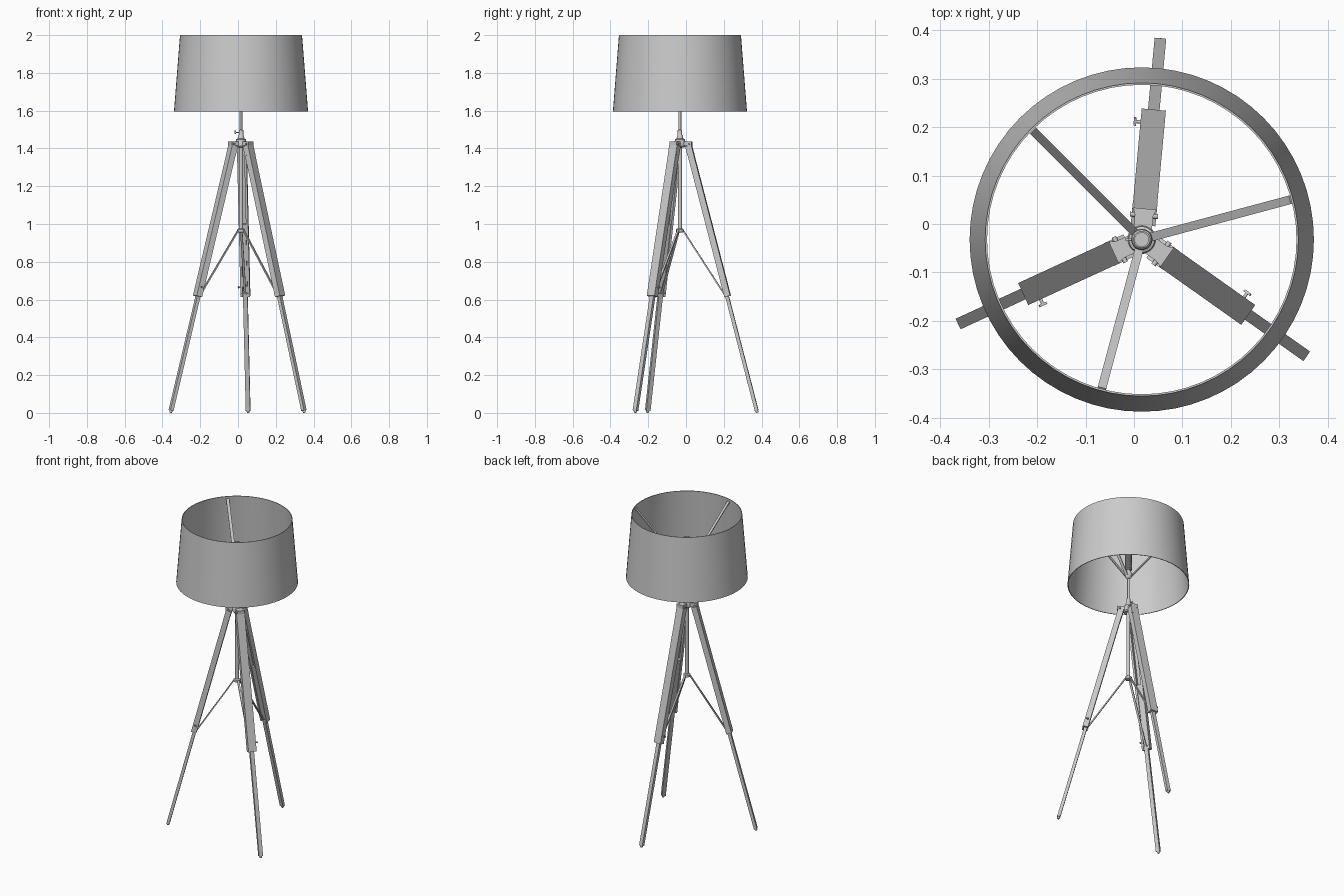
import bpy, bmesh
from math import radians, atan, pi, cos, sin
from mathutils import Matrix, Vector

if "Cube" in bpy.data.objects:
    bpy.data.objects.remove(bpy.data.objects["Cube"])

CENTER = Matrix.Translation((0.016, -0.032, 0))
SLOPE = 0.26          # radial run of a leg per unit of height
FOOT_R = 0.414        # leg axis radius at the floor


def finish(bm, name, smooth=False):
    bmesh.ops.recalc_face_normals(bm, faces=bm.faces)
    me = bpy.data.meshes.new(name)
    bm.to_mesh(me)
    bm.free()
    ob = bpy.data.objects.new(name, me)
    bpy.context.collection.objects.link(ob)
    if smooth:
        bpy.ops.object.select_all(action='DESELECT')
        ob.select_set(True)
        bpy.context.view_layer.objects.active = ob
        bpy.ops.object.shade_smooth_by_angle(angle=radians(35))
    return ob


def prism(name, pts, z0, z1, mat):
    """Extrude an xy outline from z0 to z1."""
    bm = bmesh.new()
    lo = [bm.verts.new(mat @ Vector((x, y, z0))) for x, y in pts]
    hi = [bm.verts.new(mat @ Vector((x, y, z1))) for x, y in pts]
    n = len(pts)
    bm.faces.new(lo)
    bm.faces.new(hi)
    for i in range(n):
        j = (i + 1) % n
        bm.faces.new((lo[i], lo[j], hi[j], hi[i]))
    return finish(bm, name)


def box(name, x0, x1, y0, y1, z0, z1, mat):
    return prism(name, [(x0, y0), (x1, y0), (x1, y1), (x0, y1)], z0, z1, mat)


def lathe(name, prof, mat=CENTER, segs=24, loop=False):
    """Revolve an (r, z) profile about the local z axis."""
    bm = bmesh.new()
    rings = [[bm.verts.new(mat @ Vector((r * cos(2 * pi * i / segs), r * sin(2 * pi * i / segs), z)))
              for i in range(segs)] for r, z in prof]
    pairs = list(zip(rings, rings[1:]))
    if loop:
        pairs.append((rings[-1], rings[0]))
    else:
        bm.faces.new(rings[0])
        bm.faces.new(rings[-1])
    for a, b in pairs:
        for i in range(segs):
            j = (i + 1) % segs
            bm.faces.new((a[i], a[j], b[j], b[i]))
    return finish(bm, name, True)


def rod(name, p0, p1, r, mat, segs=12):
    """Cylinder between two points."""
    p0, p1 = Vector(p0), Vector(p1)
    d = p1 - p0
    m = mat @ Matrix.Translation(p0) @ d.to_track_quat('Z', 'Y').to_matrix().to_4x4()
    return lathe(name, [(r, 0), (r, d.length)], m, segs)


def bar(name, p0, p1, width, thick, mat):
    """Flat bar between two points of the local xz plane, width along y."""
    p0, p1 = Vector(p0), Vector(p1)
    d = p1 - p0
    m = mat @ Matrix.Translation(p0) @ Matrix.Rotation(atan(d.x / d.z), 4, 'Y')
    L = d.length if d.z > 0 else -d.length
    return box(name, -thick / 2, thick / 2, -width / 2, width / 2, 0, L, m)


# Shade: thin tapered drum
lathe('shade', [(0.355, 1.595), (0.323, 2.0), (0.319, 2.0), (0.351, 1.595)], segs=64, loop=True)

# Shade carrier spokes rising from the socket base to the top rim
for i in range(3):
    m = CENTER @ Matrix.Rotation(radians(15 + 120 * i), 4, 'Z')
    bar(f'shade_spoke_{i+1}', (0.015, 0, 1.65), (0.318, 0, 1.985), 0.018, 0.005, m)

# Centre post, pole, collar, joint and ribbed socket
lathe('centre_post', [(0.011, 0.965), (0.011, 1.43)])
lathe('upper_pole', [(0.007, 1.42), (0.007, 1.66)])
lathe('pole_collar', [(0.027, 1.44), (0.027, 1.448), (0.018, 1.452), (0.016, 1.466), (0.012, 1.472), (0.012, 1.497), (0.007, 1.50)])
lathe('socket_base', [(0.008, 1.635), (0.018, 1.645), (0.022, 1.66), (0.018, 1.678), (0.012, 1.69)])
ribs = []
for k in range(16):
    z = 1.69 + k * 0.01
    ribs += [(0.017, z), (0.0205, z + 0.003), (0.0205, z + 0.007)]
lathe('socket', ribs + [(0.017, 1.851), (0.014, 1.851), (0.014, 1.80)])

# Thumb screw on the collar
rod('collar_screw', (-0.01, 0, 1.485), (-0.028, 0, 1.485), 0.003, CENTER)
box('collar_screw_grip', -0.034, -0.026, -0.003, 0.003, 1.476, 1.494, CENTER)

# Tripod hub and lower brace ring
lathe('tripod_hub', [(0.024, 1.405), (0.03, 1.412), (0.03, 1.436), (0.026, 1.442)])
lathe('brace_hub', [(0.014, 0.955), (0.02, 0.958), (0.02, 0.972), (0.014, 0.976)])

k = (1 + SLOPE ** 2) ** 0.5      # height to distance along a leg
for i in range(3):
    n = i + 1
    turn = CENTER @ Matrix.Rotation(radians(84.7 + 120 * i), 4, 'Z')
    leg = turn @ Matrix.Translation((FOOT_R, 0, 0)) @ Matrix.Rotation(-atan(SLOPE), 4, 'Y')

    # Upper leg: channel open towards the centre
    w, t, g = 0.025, 0.016, 0.013
    chan = [(-t, -w), (t, -w), (t, w), (-t, w), (-t, g), (0.007, g), (0.007, -g), (-t, -g)]
    prism(f'upper_leg_{n}', chan, 0.617 * k, 1.37 * k, leg)

    # Sliding lower leg and foot
    box(f'lower_leg_{n}', -0.012, 0.0065, -0.012, 0.012, 0.014, 1.0 * k, leg)
    lathe(f'foot_{n}', [(0.006, 0.002), (0.0085, 0.008), (0.0085, 0.018)],
          leg @ Matrix.Translation((-0.003, 0, 0)), 16)

    # Metal cap on the leg top and its hinge bracket
    box(f'leg_cap_{n}', -0.017, 0.0165, -0.0255, 0.0255, 1.365 * k, 1.415 * k, leg)
    arm = [(0.015, -0.019), (0.05, -0.019), (0.064, -0.024), (0.064, 0.024), (0.05, 0.019), (0.015, 0.019)]
    prism(f'hinge_bracket_{n}', arm, 1.416, 1.438, turn)
    rod(f'hinge_bolt_{n}', (0.05, -0.029, 1.424), (0.05, 0.029, 1.424), 0.005, turn)

    # Leg clamp screw near the lower end
    s = 0.665 * k
    rod(f'clamp_screw_{n}', (0, 0.02, s), (0, 0.036, s), 0.0035, leg)
    box(f'clamp_grip_{n}', -0.008, 0.008, 0.034, 0.039, s - 0.004, s + 0.004, leg)

    # Brace from the centre post to the leg, with end pin
    bar(f'brace_{n}', (0.236, 0, 0.628), (0.016, 0, 0.967), 0.012, 0.007, turn)
    rod(f'brace_pin_{n}', (0.236, -0.022, 0.633), (0.236, 0.022, 0.633), 0.004, turn)
